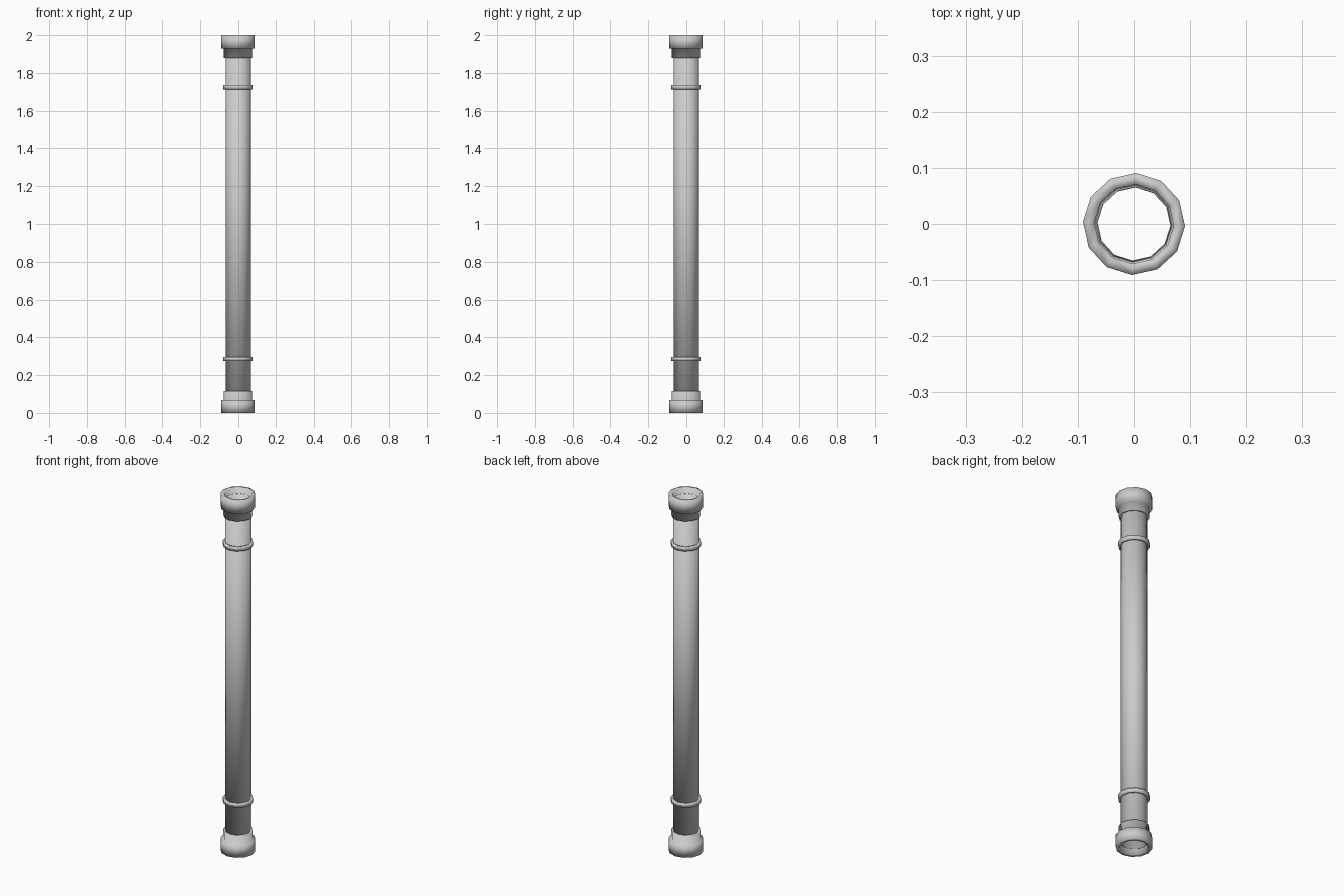
import bpy, bmesh, math

cube = bpy.data.objects.get("Cube")
if cube:
    bpy.data.objects.remove(cube)

SIDES = 12
TURN = math.radians(-2.5)

gray = bpy.data.materials.new("pipe gray")
gray.use_nodes = True
color = (0.6, 0.6, 0.6, 1)
gray.diffuse_color = color
gray.node_tree.nodes["Principled BSDF"].inputs["Base Color"].default_value = color


def lathe(name, profile):
    """Spin a closed (radius, height) outline into a smooth ring."""
    bm = bmesh.new()
    rings = []
    for r, z in profile:
        rings.append([bm.verts.new((r * math.cos(TURN + i * math.tau / SIDES),
                                    r * math.sin(TURN + i * math.tau / SIDES), z))
                      for i in range(SIDES)])
    for a, b in zip(rings, rings[1:] + rings[:1]):
        for i in range(SIDES):
            j = (i + 1) % SIDES
            bm.faces.new((a[i], a[j], b[j], b[i]))
    bmesh.ops.recalc_face_normals(bm, faces=bm.faces)
    for f in bm.faces:
        f.smooth = True
    mesh = bpy.data.meshes.new(name)
    bm.to_mesh(mesh)
    bm.free()
    mesh.materials.append(gray)
    obj = bpy.data.objects.new(name, mesh)
    bpy.context.collection.objects.link(obj)
    return obj


def band(name, inner, outer, low, high):
    return lathe(name, [(inner, low), (outer, low), (outer, high), (inner, high)])


# Long hollow shaft
band("shaft", 0.065, 0.067, 0.03, 1.97)

# Raised rings around the shaft
band("lower_ring", 0.066, 0.079, 0.275, 0.297)
band("upper_ring", 0.066, 0.079, 1.713, 1.735)

# Stepped end collars, open through the middle
lathe("bottom_collar", [(0.071, 0), (0.091, 0), (0.091, 0.067), (0.077, 0.067),
                        (0.077, 0.117), (0.066, 0.117)])
lathe("top_collar", [(0.071, 2), (0.091, 2), (0.091, 1.928), (0.077, 1.928),
                     (0.077, 1.88), (0.066, 1.88)])
